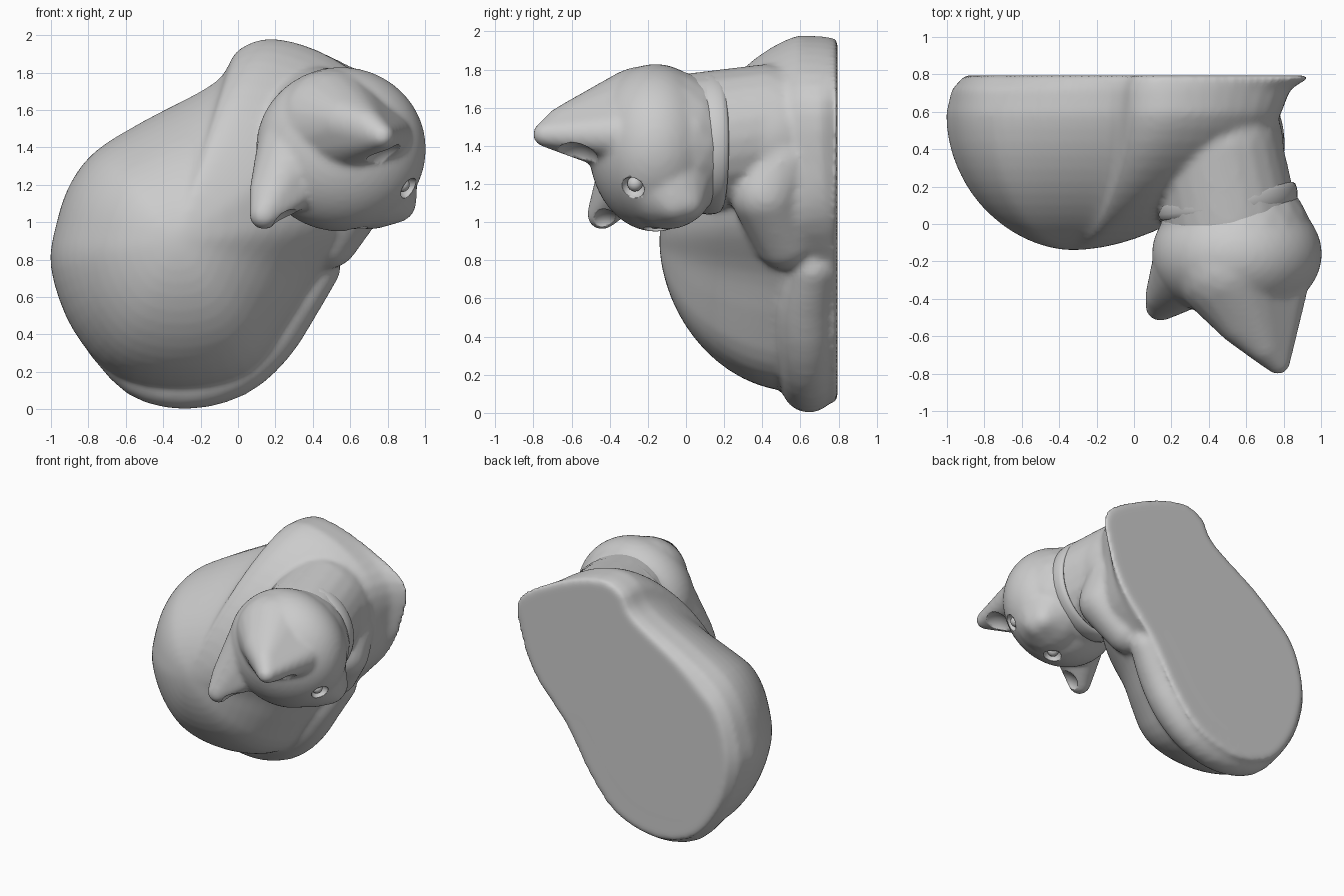
import bpy, bmesh, math
from mathutils import Vector, Matrix

if "Cube" in bpy.data.objects:
    bpy.data.objects.remove(bpy.data.objects["Cube"])


def finish(name, bm):
    bmesh.ops.recalc_face_normals(bm, faces=bm.faces)
    me = bpy.data.meshes.new(name)
    bm.to_mesh(me)
    bm.free()
    me.shade_smooth()
    ob = bpy.data.objects.new(name, me)
    bpy.context.scene.collection.objects.link(ob)
    return ob


def blob(bm, c, r, rot=(0, 0, 0)):
    """Ellipsoid with centre, radii and rotation in degrees."""
    m = Matrix.Translation(c)
    for ang, ax in zip(rot, 'XYZ'):
        m = m @ Matrix.Rotation(math.radians(ang), 4, ax)
    m = m @ Matrix.Diagonal((*r, 1))
    bmesh.ops.create_icosphere(bm, subdivisions=4, radius=1, matrix=m)


def hull(bm, balls):
    """Convex skin around a few balls (x, y, z, radius)."""
    t = bmesh.new()
    for x, y, z, r in balls:
        bmesh.ops.create_icosphere(t, subdivisions=3, radius=r, matrix=Matrix.Translation((x, y, z)))
    res = bmesh.ops.convex_hull(t, input=t.verts)
    junk = [v for v in res['geom_interior'] if isinstance(v, bmesh.types.BMVert)]
    bmesh.ops.delete(t, geom=list(set(junk)), context='VERTS')
    me = bpy.data.meshes.new("tmp")
    t.to_mesh(me)
    t.free()
    bm.from_mesh(me)
    bpy.data.meshes.remove(me)


def spline(pts, n=4, closed=True):
    """Smooth curve through the points."""
    p = [Vector(q) for q in pts]
    c = len(p)
    at = (lambda i: p[i % c]) if closed else (lambda i: p[max(0, min(c - 1, i))])
    out = []
    for i in range(c if closed else c - 1):
        a, b, d, e = at(i - 1), at(i), at(i + 1), at(i + 2)
        for k in range(n):
            t = k / n
            out.append(0.5 * (2 * b + (d - a) * t + (2 * a - 5 * b + 4 * d - e) * t * t
                              + (3 * b - a - 3 * d + e) * t ** 3))
    return out if closed else out + [p[-1]]


def fuse(ob, voxel, smooth):
    m = ob.modifiers.new("fuse", 'REMESH')
    m.mode = 'VOXEL'
    m.voxel_size = voxel
    m.use_smooth_shade = True
    s = ob.modifiers.new("soften", 'SMOOTH')
    s.factor = 0.5
    s.iterations = smooth


# Body: outlines in x/z stacked along y, closing in a rounded hump
side = spline([(-1, .75), (-.97, 1), (-.89, 1.22), (-.75, 1.39), (-.5, 1.545), (-.12, 1.75),
               (0, 1.92), (.2, 1.98), (.5, 1.88), (.76, 1.65), (.77, 1.3), (.7, 1.0),
               (.45, .72), (.27, .45), (.05, .19), (-.3, .11), (-.65, .18), (-.88, .42)])
base = spline([(-.9, .75), (-.88, 1), (-.79, 1.2), (-.65, 1.33), (-.45, 1.5), (-.08, 1.74),
               (.02, 1.9), (.2, 1.96), (.55, 1.86), (.93, 1.64), (.91, 1.35), (.77, 1.05),
               (.5, .74), (.33, .45), (.08, .16), (-.28, .05), (-.6, .14), (-.81, .42)])
peak = Vector((-.33, .9))


def shrink(p, a):
    """Outline point at hump angle a; the neck side falls away sooner."""
    d = p - peak
    lean = max(0, d.normalized().dot(Vector((.75, .66))))
    return peak + d * math.cos(a) ** 1.08 * (1 - .22 * math.sin(a) * lean)


levels = [(.795, base), (.72, [a.lerp(b, .7) for a, b in zip(base, side)])]
for k in range(15):
    a = math.radians(k * 6)
    levels.append((.59 - .73 * math.sin(a), [shrink(p, a) for p in side]))
bm = bmesh.new()
rings = [[bm.verts.new((p.x, y, p.y)) for p in ring] for y, ring in levels]
for r0, r1 in zip(rings, rings[1:]):
    for i in range(len(r0)):
        j = (i + 1) % len(r0)
        bm.faces.new((r0[i], r0[j], r1[j], r1[i]))
bm.faces.new(rings[0])
tip = bm.verts.new((peak.x, -.14, peak.y))
for i in range(len(side)):
    bm.faces.new((rings[-1][i], rings[-1][(i + 1) % len(side)], tip))
bmesh.ops.recalc_face_normals(bm, faces=bm.faces)

# Tail curled along the lower edge
tail = spline([(-.72, .65, .36, .1), (-.52, .65, .19, .13), (-.28, .645, .145, .145),
               (-.03, .64, .21, .15), (.15, .63, .37, .155), (.28, .63, .57, .155),
               (.42, .66, .76, .13)], 3, False)
for a, b in zip(tail, tail[1:]):
    hull(bm, [a, b])

# Neck, shoulder and folded foreleg
hull(bm, [(.44, .42, 1.48, .35), (.51, .05, 1.42, .365)])
blob(bm, (.6, .42, 1.45), (.2, .28, .27))
hull(bm, [(.6, .5, 1.32, .2), (.62, .42, 1.15, .19), (.48, .52, .92, .17)])
body = finish("body", bm)
fuse(body, .02, 7)

# Collar around the neck
bm = bmesh.new()
N, M = 48, 12
ring = []
for i in range(N):
    a = 2 * math.pi * i / N
    row = []
    for j in range(M):
        b = 2 * math.pi * j / M
        r = .35 + .025 * math.cos(b)
        row.append(bm.verts.new((.5 + r * math.cos(a), .12 + .065 * math.sin(b) + .04 * math.cos(a),
                                 1.415 + r * math.sin(a))))
    ring.append(row)
for i in range(N):
    for j in range(M):
        k, l = (i + 1) % N, (j + 1) % M
        bm.faces.new((ring[i][j], ring[k][j], ring[k][l], ring[i][l]))
finish("collar", bm)

# Head with muzzle and two pointed ears
bm = bmesh.new()
blob(bm, (.55, -.16, 1.39), (.455, .35, .44))
hull(bm, [(.5, -.02, 1.41, .36), (.56, -.1, 1.4, .4)])
hull(bm, [(.7, -.1, 1.22, .26), (.84, -.06, 1.11, .115), (.84, .0, 1.11, .1)])
hull(bm, [(.5, -.22, 1.52, .3), (.8, -.36, 1.46, .125), (.58, -.5, 1.53, .15),
          (.69, -.64, 1.51, .1), (.77, -.74, 1.46, .065)])
hull(bm, [(.33, -.2, 1.4, .23), (.15, -.38, 1.16, .09), (.3, -.36, 1.15, .09), (.14, -.44, 1.04, .08)])
head = finish("head", bm)
fuse(head, .018, 8)

# Hollows of the ears and eye sockets
cuts = bmesh.new()
blob(cuts, (.82, -.58, 1.3), (.14, .13, .12), (-25, 0, 0))
blob(cuts, (.31, -.44, .98), (.13, .1, .09))
eyes = [(.915, -.28, 1.18), (.63, -.16, .96)]
for e in eyes:
    blob(cuts, e, (.065, .065, .06))
cutter = finish("hollow_cutter", cuts)
cutter.hide_render = True
cutter.display_type = 'WIRE'
b = head.modifiers.new("hollows", 'BOOLEAN')
b.operation = 'DIFFERENCE'
b.solver = 'EXACT'
b.object = cutter

# Eyeballs sunk in the sockets
bm = bmesh.new()
for e in eyes:
    p = Vector(e) + (Vector((.55, -.16, 1.39)) - Vector(e)).normalized() * .045
    blob(bm, p, (.04, .04, .04))
finish("eyes", bm)
